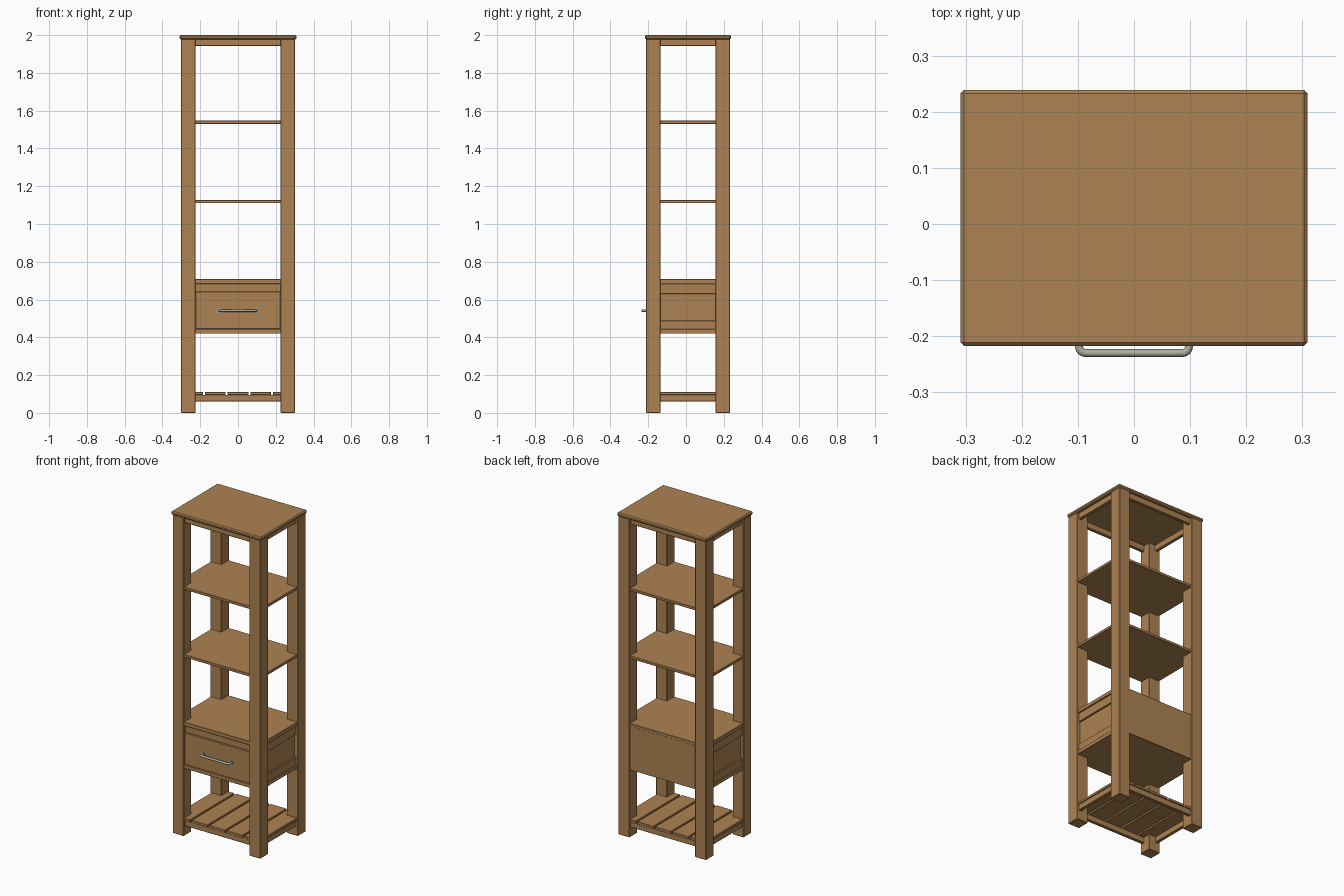
import bpy, math

if "Cube" in bpy.data.objects:
    bpy.data.objects.remove(bpy.data.objects["Cube"])

def material(name, rgb):
    m = bpy.data.materials.new(name)
    m.diffuse_color = (*rgb, 1)
    m.use_nodes = True
    m.node_tree.nodes["Principled BSDF"].inputs["Base Color"].default_value = m.diffuse_color
    return m

WOOD = material("warm_wood", (0.42, 0.225, 0.085))
METAL = material("brushed_metal", (0.42, 0.42, 0.35))
CY = 0.011  # centre of the cabinet in depth (the handle sticks out in front)

def box(name, x, y, z, bevel=0.002):
    """Box from (min, max) ranges, with slightly softened edges."""
    bpy.ops.mesh.primitive_cube_add(size=1, location=(sum(x) / 2, sum(y) / 2, sum(z) / 2))
    o = bpy.context.object
    o.name = name
    o.scale = (x[1] - x[0], y[1] - y[0], z[1] - z[0])
    bpy.ops.object.transform_apply(location=False, rotation=False, scale=True)
    if bevel:
        b = o.modifiers.new("soft_edge", 'BEVEL')
        b.width = bevel
        b.segments = 1
    o.data.materials.append(WOOD)
    return o

def rails(name, z, hx, hy, t=0.02, front=True, back=True):
    """Rails between the legs on the sides and, optionally, front and back."""
    for s, side in ((-1, "left"), (1, "right")):
        box(f"{name}_{side}", sorted((s * hx, s * (hx - t))), (CY - 0.15, CY + 0.15), z)
    for s, side, use in ((-1, "front", front), (1, "back", back)):
        if use:
            box(f"{name}_{side}", (-0.23, 0.23), sorted((CY + s * hy, CY + s * (hy - t))), z)

# Four square legs
for sx, a in ((-1, "left"), (1, "right")):
    for sy, b in ((-1, "front"), (1, "back")):
        box(f"{b}_{a}_leg", sorted((sx * 0.225, sx * 0.302)),
            sorted((CY + sy * 0.146, CY + sy * 0.223)), (0, 1.98), 0.003)

# Top board and the rails below it
box("top_board", (-0.309, 0.309), (CY - 0.228, CY + 0.228), (1.978, 2.0), 0.006)
rails("top_rail", (1.942, 1.98), 0.288, 0.21)

# Shelves, reaching out between the legs
for name, z in (("upper_shelf", (1.53, 1.547)), ("middle_shelf", (1.11, 1.127)),
                ("drawer_top", (0.684, 0.708)), ("drawer_base", (0.419, 0.443))):
    box(name, (-0.297, 0.297), (CY - 0.218, CY + 0.218), z)

# Drawer case: rails, side panels, back panel and drawer front
rails("case_upper_rail", (0.63, 0.685), 0.29, 0.205, back=False)
rails("case_lower_rail", (0.442, 0.488), 0.29, 0.205, front=False, back=False)
for s, side in ((-1, "left"), (1, "right")):
    box(f"case_{side}_panel", sorted((s * 0.28, s * 0.265)), (CY - 0.15, CY + 0.15), (0.48, 0.64), 0)
box("case_back_panel", (-0.23, 0.23), (CY + 0.195, CY + 0.219), (0.42, 0.69), 0)
box("drawer_front", (-0.224, 0.224), (CY - 0.216, CY - 0.19), (0.444, 0.642))

# Slatted bottom shelf on a rail frame
rails("bottom_rail", (0.06, 0.096), 0.29, 0.212)
for i in range(-2, 3):
    box(f"bottom_slat_{i + 3}", (i * 0.12 - 0.055, i * 0.12 + 0.055),
        (CY - 0.218, CY + 0.218), (0.095, 0.111))

# Bow handle: round bar with rounded corners
c = bpy.data.curves.new("drawer_handle", 'CURVE')
c.dimensions = '3D'
c.bevel_depth = 0.007
c.bevel_resolution = 3
HX, HY, R = 0.098, -0.230, 0.012
arc = [math.radians(15 * k) for k in range(7)]
right = [(HX - R + R * math.cos(a), HY + R - R * math.sin(a)) for a in arc]
path = [(HX, -0.204)] + right
path += [(-x, y) for x, y in reversed(path)]
sp = c.splines.new('POLY')
sp.points.add(len(path) - 1)
for p, (x, y) in zip(sp.points, path):
    p.co = (x, y, 0.542, 1)
h = bpy.data.objects.new("drawer_handle", c)
bpy.context.collection.objects.link(h)
c.materials.append(METAL)

# Small round plates where the handle meets the drawer
for s, side in ((-1, "left"), (1, "right")):
    bpy.ops.mesh.primitive_cylinder_add(vertices=24, radius=0.014, depth=0.006,
                                        location=(s * HX, -0.207, 0.542),
                                        rotation=(math.pi / 2, 0, 0))
    o = bpy.context.object
    o.name = f"handle_{side}_plate"
    o.data.materials.append(METAL)
    bpy.ops.object.shade_smooth_by_angle()
